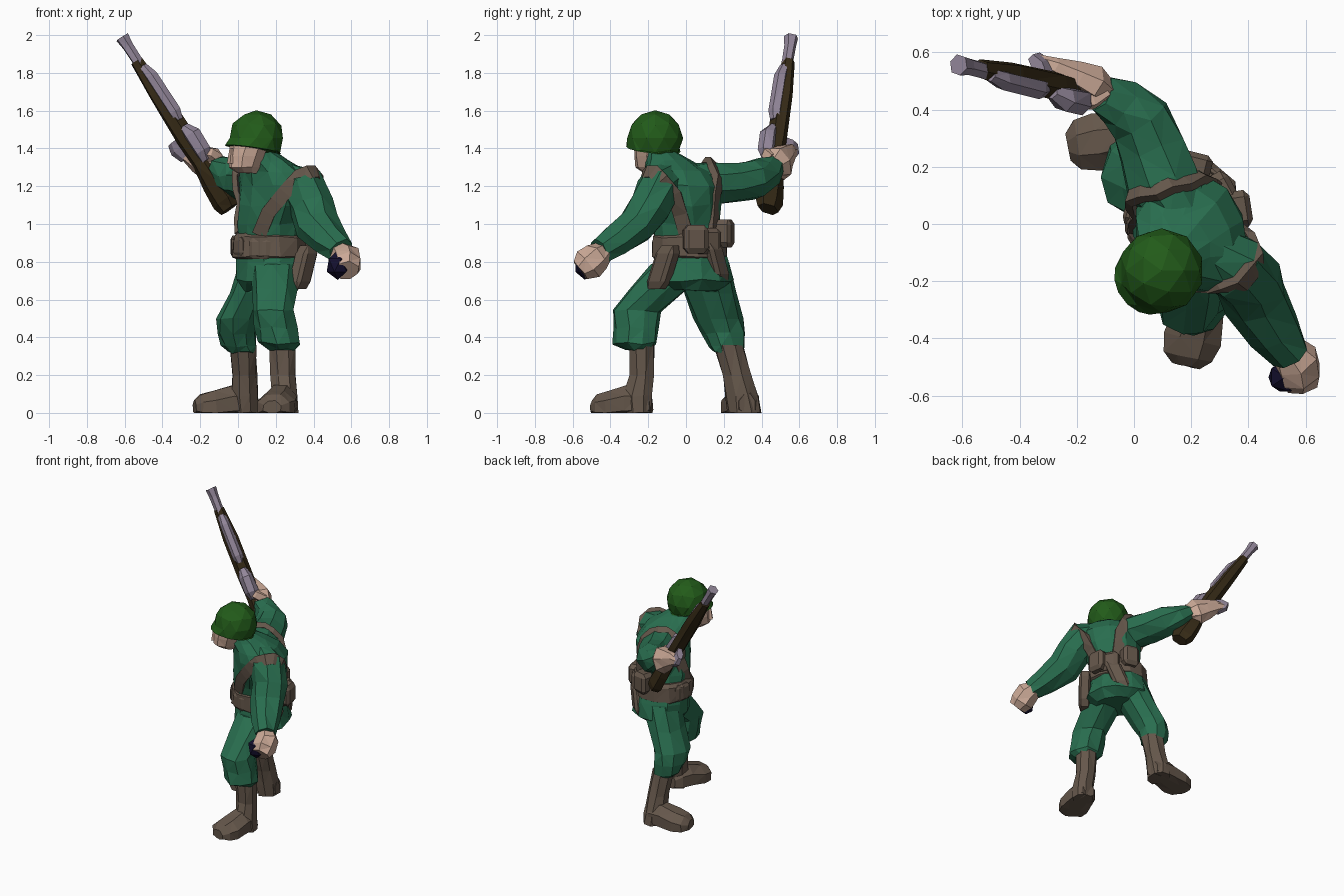
import bpy, bmesh, random
from math import sin, cos, pi
from mathutils import Vector as V
from mathutils.bvhtree import BVHTree

if "Cube" in bpy.data.objects:
    bpy.data.objects.remove(bpy.data.objects["Cube"])

random.seed(4)
COLORS = {"cloth": (.022, .155, .078), "helmet": (.016, .105, .01), "leather": (.13, .095, .07),
          "skin": (.6, .40, .31), "wood": (.036, .023, .008), "metal": (.29, .24, .32),
          "navy": (.007, .005, .028)}
MATS = {}
for k, c in COLORS.items():
    MATS[k] = bpy.data.materials.new(k)
    MATS[k].diffuse_color = (*c, 1)

X, Z = V((1, 0, 0)), V((0, 0, 1))
LEFT = V((.5, -.86, 0)).normalized()       # body's left side


def finish(name, bm, mat):
    bmesh.ops.recalc_face_normals(bm, faces=bm.faces)
    bmesh.ops.triangulate(bm, faces=[f for f in bm.faces if len(f.verts) == 4])
    me = bpy.data.meshes.new(name)
    bm.to_mesh(me)
    bm.free()
    me.materials.append(MATS[mat])
    ob = bpy.data.objects.new(name, me)
    bpy.context.collection.objects.link(ob)
    return ob


def loft(name, rings, mat, side, n=8, axis=None, jitter=.005):
    """Capped tube through rings (x, y, z, half width along side, half depth)."""
    bm, loops = bmesh.new(), []
    cs = [V(r[:3]) for r in rings]
    for i, r in enumerate(rings):
        t = axis or (cs[min(i + 1, len(cs) - 1)] - cs[max(i - 1, 0)]).normalized()
        s = (side - t * side.dot(t)).normalized()
        v = t.cross(s)
        loop = []
        for k in range(n):
            a = 2 * pi * (k + .5) / n
            p = cs[i] + s * r[3] * cos(a) * 1.04 + v * r[4] * sin(a) * 1.04
            p += V([random.uniform(-jitter, jitter) for _ in range(3)])
            p.z = max(p.z, 0)
            loop.append(bm.verts.new(p))
        loops.append(loop)
    for a, b in zip(loops, loops[1:]):
        for k in range(n):
            bm.faces.new((a[k], a[(k + 1) % n], b[(k + 1) % n], b[k]))
    bm.faces.new(loops[0])
    bm.faces.new(loops[-1])
    return finish(name, bm, mat)


def ball(name, center, radii, mat, sub=1):
    bm = bmesh.new()
    bmesh.ops.create_icosphere(bm, subdivisions=sub, radius=1)
    for v in bm.verts:
        v.co = V(center) + V([v.co[i] * radii[i] for i in range(3)])
    return finish(name, bm, mat)


# Jacket body, skirt and belt
torso = loft("jacket", [(.17, .02, .9, .175, .165), (.17, 0, 1.0, .175, .17), (.195, -.015, 1.1, .205, .175),
                        (.205, -.025, 1.2, .225, .175), (.18, -.05, 1.28, .19, .15), (.14, -.09, 1.335, .12, .12),
                        (.115, -.12, 1.375, .085, .085)], "cloth", LEFT, 12, Z, .008)
loft("jacket_skirt", [(.165, .02, .9, .18, .165), (.17, .03, .8, .2, .175), (.18, .035, .7, .215, .185),
                      (.175, .03, .645, .15, .13)], "cloth", LEFT, 12, Z, .008)
loft("belt", [(.165, .02, .95, .175, .165), (.165, .02, .93, .195, .185), (.165, .02, .83, .2, .19),
              (.165, .02, .81, .18, .17)], "leather", LEFT, 12, Z)

# Trouser legs
loft("left_trouser", [(.2, -.05, .79, .13, .13), (.2, -.14, .66, .12, .155), (.19, -.265, .54, .105, .125),
                      (.205, -.265, .45, .11, .115), (.22, -.27, .37, .115, .11), (.23, -.25, .335, .07, .07)],
     "cloth", X, 9, Z, .008)
loft("right_trouser", [(.14, .1, .79, .13, .13), (.065, .13, .64, .11, .14), (0, .17, .5, .11, .13),
                       (-.01, .2, .42, .1, .11), (0, .215, .35, .09, .095), (.025, .22, .32, .07, .07)],
     "cloth", X, 9, Z, .008)

# Boots: a shaft plus a foot flattened on the ground
loft("left_boot_shaft", [(.235, -.235, .37, .075, .07), (.24, -.235, .2, .068, .065), (.25, -.255, .09, .072, .08),
                         (.25, -.25, 0, .07, .07)], "leather", X, 8, Z)
loft("right_boot_shaft", [(.025, .225, .36, .072, .08), (.035, .27, .2, .066, .078), (.035, .295, .09, .07, .09),
                          (.04, .31, 0, .07, .09)], "leather", X, 8, Z)
for name, heel, toe in (("left_boot_foot", V((.255, -.185, 0)), V((.18, -.495, 0))),
                        ("right_boot_foot", V((.1, .325, 0)), V((-.23, .27, 0)))):
    d = (toe - heel).normalized()
    rings = [(*(heel.lerp(toe, f) + Z * z), w, h) for f, z, w, h in
             ((0, .04, .045, .06), (.15, .05, .075, .09), (.4, .05, .09, .1), (.7, .03, .105, .09),
              (.9, .03, .09, .07), (1, .025, .05, .04))]
    loft(name, rings, "leather", d.cross(Z), 8, d, .003)

# Arms
left_arm = loft("left_sleeve", [(.25, -.09, 1.24, .09, .09), (.345, -.14, 1.19, .12, .115),
                                (.395, -.19, 1.09, .115, .11), (.42, -.26, .99, .11, .1),
                                (.49, -.375, .905, .09, .085), (.545, -.46, .85, .072, .07)],
                "cloth", X, 8, None, .008)
right_arm = loft("right_sleeve", [(.16, .04, 1.22, .1, .1), (.1, .15, 1.22, .13, .115), (.06, .26, 1.22, .12, .105),
                                  (.02, .36, 1.235, .11, .105), (-.05, .42, 1.265, .085, .09),
                                  (-.12, .455, 1.305, .06, .06)], "cloth", X, 8, None, .008)

# Hands and the round grenade
loft("left_hand", [(.53, -.43, .86, .055, .05), (.565, -.475, .825, .078, .075), (.578, -.52, .785, .08, .085),
                   (.58, -.56, .755, .06, .06)], "skin", X, 7, None, .006)
ball("grenade", (.528, -.535, .782), (.065, .06, .078), "navy")
loft("right_hand", [(-.09, .45, 1.29, .05, .045), (-.15, .495, 1.32, .095, .065), (-.21, .52, 1.35, .075, .055),
                    (-.28, .55, 1.38, .045, .035), (-.34, .575, 1.39, .02, .02)], "skin", Z, 7, None, .004)
loft("right_thumb", [(-.11, .46, 1.34, .04, .035), (-.15, .43, 1.37, .035, .03), (-.22, .42, 1.39, .018, .018)],
     "skin", Z, 5, None, .002)

# Head with nose and helmet
HEAD = V((-.85, -.52, 0)).normalized()
HSIDE = HEAD.cross(Z)
loft("head", [(.05, -.175, 1.27, .045, .055), (.035, -.185, 1.3, .075, .085), (.045, -.18, 1.36, .09, .095),
              (.07, -.17, 1.45, .1, .105)], "skin", HSIDE, 9, Z, .003)
nose = V((.05, -.18, 0)) + HEAD * .1
loft("nose", [(nose.x, nose.y, 1.32, .022, .024), (nose.x, nose.y, 1.4, .012, .008)], "skin", HSIDE, 4, Z, 0)
bm = bmesh.new()
bmesh.ops.create_icosphere(bm, subdivisions=2, radius=1)
tilt = (Z + HEAD * -.2).normalized()
bmesh.ops.bisect_plane(bm, geom=bm.verts[:] + bm.edges[:] + bm.faces[:], plane_co=tilt * -.42,
                       plane_no=tilt, clear_inner=True)
for v in bm.verts:
    if tilt.dot(v.co) < -.4:               # flared brim, longest at the front
        v.co += V((v.co.x, v.co.y, 0)) * .1 + HEAD * .15 * max(0, HEAD.dot(v.co))
    v.co = V((.097, -.163, 1.455)) + V((v.co.x * .148, v.co.y * .148, v.co.z * .147))
bmesh.ops.holes_fill(bm, edges=bm.edges)
finish("helmet", bm, "helmet")

# Shoulder straps pressed on to the jacket and sleeves
verts, polys = [], []
for ob in (torso, left_arm, right_arm):
    o = len(verts)
    verts += [v.co.copy() for v in ob.data.vertices]
    polys += [[o + i for i in p.vertices] for p in ob.data.polygons]
tree = BVHTree.FromPolygons(verts, polys)
CORE = V((.19, -.03, 1.1))


def strap(name, path):
    pts = [V(p) for p in path]
    pts = [a.lerp(b, f) for a, b in zip(pts, pts[1:]) for f in (0, .5)] + [pts[-1]]
    hits = []
    for p in pts:
        n = (p - CORE).normalized()
        hits.append((tree.ray_cast(p + n * .08, -n, .16)[0] or p, n))
    bm, prev = bmesh.new(), None
    for i, (p, n) in enumerate(hits):
        t = hits[min(i + 1, len(hits) - 1)][0] - hits[max(i - 1, 0)][0]
        s = t.cross(n).normalized() * .038
        ring = [bm.verts.new(q) for q in (p + s + n * .007, p - s + n * .007, p - s - n * .03, p + s - n * .03)]
        if prev:
            for k in range(4):
                bm.faces.new((prev[k], prev[(k + 1) % 4], ring[(k + 1) % 4], ring[k]))
        else:
            bm.faces.new(ring)
        prev = ring
    bm.faces.new(prev)
    finish(name, bm, "leather")


strap("left_strap", [(.11, -.16, .94), (.16, -.2, 1.06), (.25, -.25, 1.17), (.32, -.23, 1.25), (.38, -.15, 1.25),
                     (.4, -.06, 1.15), (.36, 0, .94)])
strap("right_strap", [(0, 0, .94), (-.01, .06, 1.1), (.01, .09, 1.24), (.09, .11, 1.3), (.18, .13, 1.27),
                      (.25, .14, 1.15), (.27, .14, .94)])


# Belt pouches: bevelled boxes set around the waist, swung sideways where they hang
def pouch(name, x, y, z, depth, width, height, swing=0):
    out = V((x - .165, y - .02, 0)).normalized()
    along = Z.cross(out)
    bm = bmesh.new()
    bmesh.ops.create_cube(bm, size=1)
    bmesh.ops.bevel(bm, geom=bm.edges[:], offset=.18, segments=1, affect='EDGES')
    for v in bm.verts:
        c = v.co.copy()
        v.co = V((x, y, z)) + out * c.x * depth + along * (c.y * width + swing * c.z) + Z * c.z * height
    finish(name, bm, "leather")


pouch("back_pack", .31, .1, .91, .1, .16, .14)
pouch("back_left_pouch", .36, .05, .92, .1, .13, .15)
pouch("back_right_pouch", .21, .2, .95, .1, .12, .15)
pouch("canteen", .275, .15, .8, .1, .11, .2, -.08)
pouch("holster", .345, -.12, .77, .08, .12, .23, .09)
pouch("left_front_pouch", .12, -.14, .87, .06, .12, .11)
pouch("right_front_pouch", .0, .06, .88, .06, .13, .12)
pouch("buckle", .015, -.065, .88, .05, .1, .1)

# Rifle, placed by distance along the barrel line and height above it
BUTT, MUZZLE = V((-.05, .43, 1.1)), V((-.615, .56, 1.985))
AIM = (MUZZLE - BUTT).normalized()
UP = V((.7, -.7, 0))
UP = (UP - AIM * UP.dot(AIM)).normalized()


def rifle_part(name, mat, sections, n=6):
    loft(name, [(*(BUTT + AIM * t + UP * h), a, b) for t, h, a, b in sections], mat, UP, n, AIM, .002)


rifle_part("rifle_stock", "wood", [(-.02, -.01, .06, .045), (.03, -.01, .08, .055), (.14, -.01, .07, .052),
                                   (.28, 0, .05, .045), (.42, 0, .052, .052), (.7, 0, .045, .05), (.91, 0, .032, .035)])
rifle_part("rifle_receiver", "metal", [(.26, .04, .03, .025), (.31, .06, .045, .045), (.42, .06, .045, .045),
                                       (.48, .035, .025, .025)])
rifle_part("rifle_handguard", "metal", [(.52, .03, .025, .025), (.57, .04, .035, .036), (.8, .035, .035, .034),
                                        (.87, .02, .022, .022)])
rifle_part("rifle_barrel", "metal", [(.85, .005, .028, .028), (1.0, .005, .03, .03), (1.06, .005, .036, .036)])
rifle_part("rifle_trigger_guard", "metal", [(.34, -.08, .045, .02), (.4, -.1, .055, .03), (.45, -.09, .05, .025)])

for m in bpy.data.materials:
    if m.users and not m.is_grease_pencil:
        m.use_nodes = True
        m.node_tree.nodes["Principled BSDF"].inputs["Base Color"].default_value = m.diffuse_color
